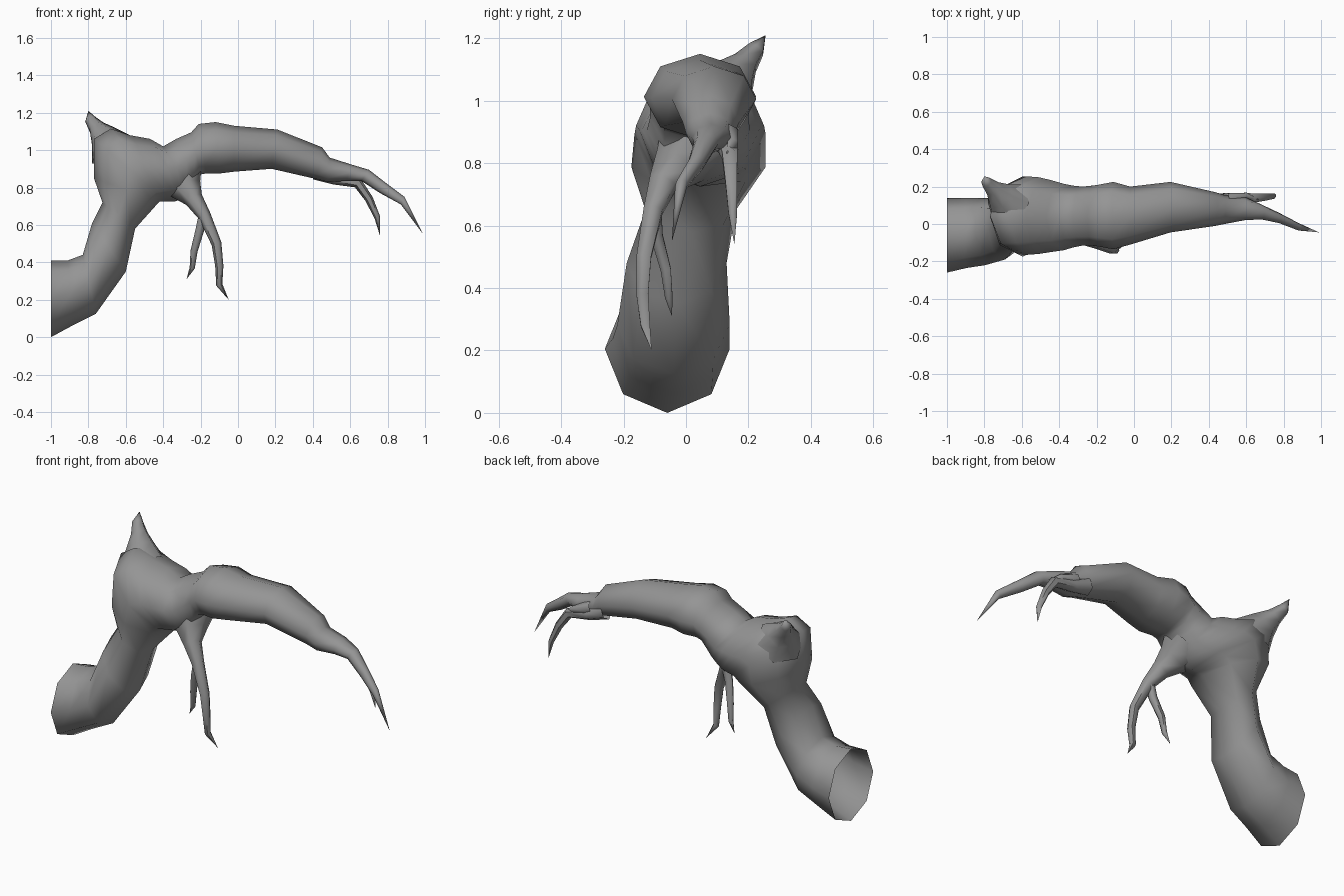
import bpy, bmesh, math
from mathutils import Vector

cube = bpy.data.objects.get("Cube")
if cube:
    bpy.data.objects.remove(cube)

bark = bpy.data.materials.new("grey_bark")
bark.use_nodes = True
colour = (0.3, 0.3, 0.3, 1)
bark.diffuse_color = colour
bark.node_tree.nodes["Principled BSDF"].inputs["Base Color"].default_value = colour


def skin(name, rings, tip=None, angle=60):
    """Bridge rings of points into a tube, open at the start."""
    bm = bmesh.new()
    loops = [[bm.verts.new(p) for p in ring] for ring in rings]
    n = len(loops[0])
    for a, b in zip(loops, loops[1:]):
        for i in range(n):
            j = (i + 1) % n
            bm.faces.new((a[i], a[j], b[j], b[i]))
    if tip:
        end = bm.verts.new(tip)
        for i in range(n):
            bm.faces.new((loops[-1][i], loops[-1][(i + 1) % n], end))
    bmesh.ops.recalc_face_normals(bm, faces=bm.faces)
    mesh = bpy.data.meshes.new(name)
    bm.to_mesh(mesh)
    bm.free()
    mesh.materials.append(bark)
    obj = bpy.data.objects.new(name, mesh)
    bpy.context.collection.objects.link(obj)
    bpy.ops.object.select_all(action="DESELECT")
    obj.select_set(True)
    bpy.context.view_layer.objects.active = obj
    bpy.ops.object.shade_smooth_by_angle(angle=math.radians(angle))
    return obj


def section(x1, z1, x2, z2, y1, y2, sides=8):
    """Oval ring spanning two outline points and a depth range."""
    mid = Vector((x1 + x2, y1 + y2, z1 + z2)) / 2
    up = Vector((x1 - x2, 0, z1 - z2)) / 2
    side = Vector((0, (y2 - y1) / 2, 0))
    turns = [math.tau * i / sides for i in range(sides)]
    return [mid + up * math.cos(t) + side * math.sin(t) for t in turns]


def twig(name, path, sides=6):
    """Tapering tube along (x, y, z, radius) points, ending in a point."""
    pts = [Vector(p[:3]) for p in path]
    rings = []
    for i in range(len(pts) - 1):
        d = (pts[i + 1] - pts[max(i - 1, 0)]).normalized()
        u = d.cross(Vector((0, 1, 0))).normalized()
        v = d.cross(u)
        r = path[i][3]
        turns = [math.tau * k / sides for k in range(sides)]
        rings.append([pts[i] + (u * math.cos(t) + v * math.sin(t)) * r for t in turns])
    return skin(name, rings, pts[-1])


# Main limb: open stub, elbow, swollen knot, long arched bough, end claw
limb = [
    (-1.0, .41, -1.0, 0, -.26, .14),
    (-.91, .41, -.88, .065, -.235, .14),
    (-.83, .44, -.76, .125, -.22, .14),
    (-.78, .61, -.60, .35, -.19, .13),
    (-.725, .72, -.55, .58, -.13, .16),
    (-.77, .85, -.42, .725, -.175, .255),
    (-.77, 1.06, -.38, .725, -.165, .255),
    (-.68, 1.115, -.34, .725, -.16, .25),
    (-.58, 1.08, -.31, .735, -.15, .235),
    (-.47, 1.06, -.28, .755, -.14, .215),
    (-.40, 1.02, -.25, .79, -.125, .205),
    (-.33, 1.06, -.22, .83, -.115, .20),
    (-.25, 1.095, -.20, .87, -.115, .205),
    (-.21, 1.14, -.17, .875, -.12, .21),
    (-.12, 1.15, -.10, .875, -.135, .225),
    (-.02, 1.13, -.02, .885, -.11, .20),
    (.21, 1.11, .18, .90, -.045, .225),
    (.45, 1.015, .42, .845, -.01, .17),
    (.49, .96, .48, .83, 0, .155),
    (.60, .925, .58, .835, .02, .145),
    (.70, .895, .66, .835, .025, .105),
    (.79, .825, .76, .77, .005, .06),
    (.89, .75, .87, .71, -.035, .005),
]
skin("main_limb", [section(*s) for s in limb], (.99, -.045, .55))

# Small claw behind the bough end
twig("end_side_twig", [
    (.42, .12, .89, .05), (.52, .135, .85, .035), (.64, .14, .825, .028),
    (.70, .145, .74, .022), (.745, .15, .64, .016), (.76, .155, .54, 0)])
twig("end_spur", [
    (.50, .13, .89, .04), (.60, .15, .86, .02), (.67, .13, .83, 0)])

# Hanging forked twig with a flared root
twig("hanging_twig", [
    (-.31, .02, .86, .13), (-.275, -.03, .79, .085), (-.235, -.075, .735, .05),
    (-.18, -.105, .65, .035), (-.115, -.135, .50, .027),
    (-.10, -.14, .38, .022), (-.10, -.13, .28, .017), (-.05, -.11, .20, 0)])
twig("hanging_twig_fork", [
    (-.185, -.10, .65, .026), (-.205, -.095, .57, .023),
    (-.235, -.065, .46, .019), (-.245, -.055, .37, .014),
    (-.275, -.045, .31, 0)])

# Broken thorn on top of the knot
twig("knot_thorn", [
    (-.67, .11, 1.0, .13), (-.715, .15, 1.07, .08),
    (-.755, .19, 1.12, .045), (-.79, .225, 1.165, .03), (-.80, .255, 1.21, 0)])
